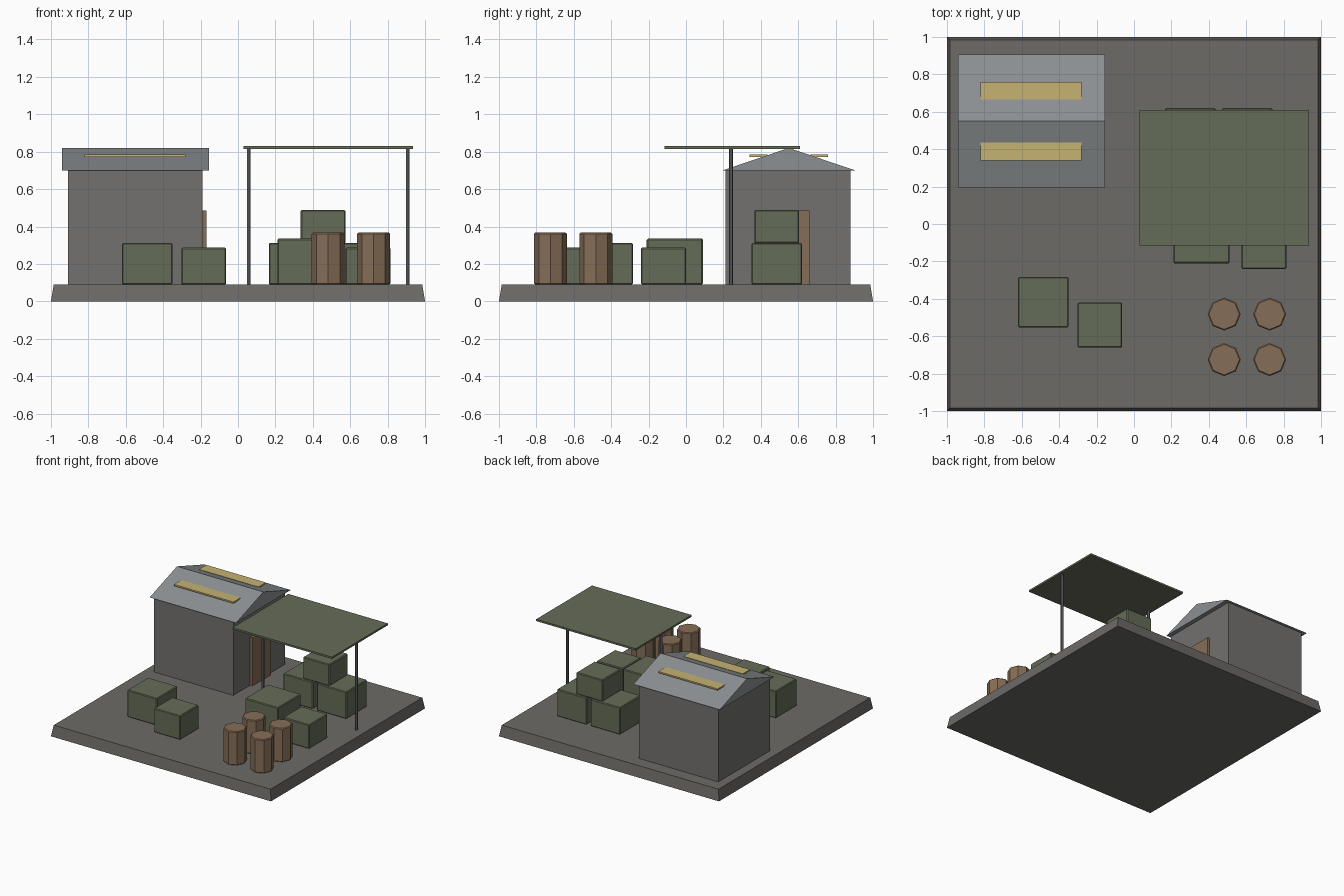
import bpy, bmesh, math

if "Cube" in bpy.data.objects:
    bpy.data.objects.remove(bpy.data.objects["Cube"])


def material(name, r, g, b):
    m = bpy.data.materials.new(name)
    m.diffuse_color = (r, g, b, 1)
    m.use_nodes = True
    m.node_tree.nodes["Principled BSDF"].inputs["Base Color"].default_value = m.diffuse_color
    return m


CONCRETE = material("concrete", 0.15, 0.145, 0.135)
WALL = material("wall_grey", 0.17, 0.165, 0.16)
ROOF = material("roof_metal", 0.26, 0.28, 0.29)
STEEL = material("dark_steel", 0.13, 0.14, 0.15)
CANVAS = material("canvas_green", 0.13, 0.15, 0.095)
WOOD = material("brown", 0.24, 0.155, 0.095)
YELLOW = material("yellow", 0.56, 0.45, 0.17)


def finish(name, bm, mat):
    bmesh.ops.recalc_face_normals(bm, faces=bm.faces)
    mesh = bpy.data.meshes.new(name)
    bm.to_mesh(mesh)
    bm.free()
    mesh.materials.append(mat)
    obj = bpy.data.objects.new(name, mesh)
    bpy.context.collection.objects.link(obj)
    return obj


def box(name, x, y, z, mat, bevel=0.0, taper=0.0):
    """Box from (min, max) pairs; taper pulls the top edges inward."""
    bm = bmesh.new()
    bmesh.ops.create_cube(bm, size=1)
    for v in bm.verts:
        inset = taper if v.co.z > 0 else 0
        for i, (lo, hi) in enumerate((x, y, z)):
            sign = 1 if v.co[i] > 0 else -1
            v.co[i] = (hi if sign > 0 else lo) - (sign * inset if i < 2 else 0)
    if bevel:
        bmesh.ops.bevel(bm, geom=bm.edges[:], offset=bevel, segments=1, affect='EDGES')
    return finish(name, bm, mat)


def cylinder(name, x, y, z, radius, sides, mat, bevel=0.0):
    bm = bmesh.new()
    bmesh.ops.create_cone(bm, cap_ends=True, segments=sides, radius1=radius,
                          radius2=radius, depth=z[1] - z[0])
    bmesh.ops.translate(bm, verts=bm.verts, vec=(x, y, sum(z) / 2))
    if bevel:
        rims = [e for e in bm.edges if abs(e.verts[0].co.z - e.verts[1].co.z) < 1e-5]
        bmesh.ops.bevel(bm, geom=rims, offset=bevel, segments=1, affect='EDGES')
    return finish(name, bm, mat)


GROUND = 0.09

# Yard slab with sloped sides
box("yard_slab", (-1, 1), (-1, 1), (0, GROUND), CONCRETE, taper=0.015)

# Shed walls and door
box("shed_walls", (-0.91, -0.19), (0.21, 0.88), (GROUND, 0.70), WALL)
box("shed_door", (-0.20, -0.168), (0.43, 0.66), (GROUND, 0.485), WOOD)

# Gable roof: triangle extruded along x
bm = bmesh.new()
profile = [(0.195, 0.70), (0.905, 0.70), (0.55, 0.82)]
face = bm.faces.new([bm.verts.new((-0.94, y, z)) for y, z in profile])
ext = bmesh.ops.extrude_face_region(bm, geom=[face])
bmesh.ops.translate(bm, vec=(0.785, 0, 0),
                    verts=[g for g in ext["geom"] if isinstance(g, bmesh.types.BMVert)])
finish("shed_roof", bm, ROOF)

# Yellow roof strips
for side, y in (("front", 0.34), ("back", 0.665)):
    box(f"roof_strip_{side}", (-0.82, -0.28), (y, y + 0.095), (0.772, 0.784), YELLOW)

# Canopy on two poles
box("canopy", (0.03, 0.935), (-0.115, 0.61), (0.815, 0.83), CANVAS)
for side, x in (("left", 0.058), ("right", 0.908)):
    cylinder(f"canopy_pole_{side}", x, 0.24, (GROUND, 0.82), 0.011, 6, STEEL)

# Crates: x, y, bottom z, footprint, height
crates = [
    (-0.485, -0.418, GROUND, 0.27, 0.222),
    (-0.183, -0.54, GROUND, 0.24, 0.197),
    (0.36, -0.06, GROUND, 0.30, 0.245),
    (0.695, -0.12, GROUND, 0.24, 0.197),
    (0.30, 0.485, GROUND, 0.27, 0.222),
    (0.605, 0.485, GROUND, 0.27, 0.222),
    (0.455, 0.485, 0.31, 0.24, 0.178),
]
for i, (x, y, z, s, h) in enumerate(crates, 1):
    box(f"crate_{i}", (x - s / 2, x + s / 2), (y - s / 2, y + s / 2), (z, z + h),
        CANVAS, bevel=0.006)

# Octagonal barrels in a 2 x 2 group
for i, x in enumerate((0.482, 0.725)):
    for j, y in enumerate((-0.725, -0.482)):
        cylinder(f"barrel_{i * 2 + j + 1}", x, y, (GROUND, 0.367), 0.088, 8, WOOD, bevel=0.006)
